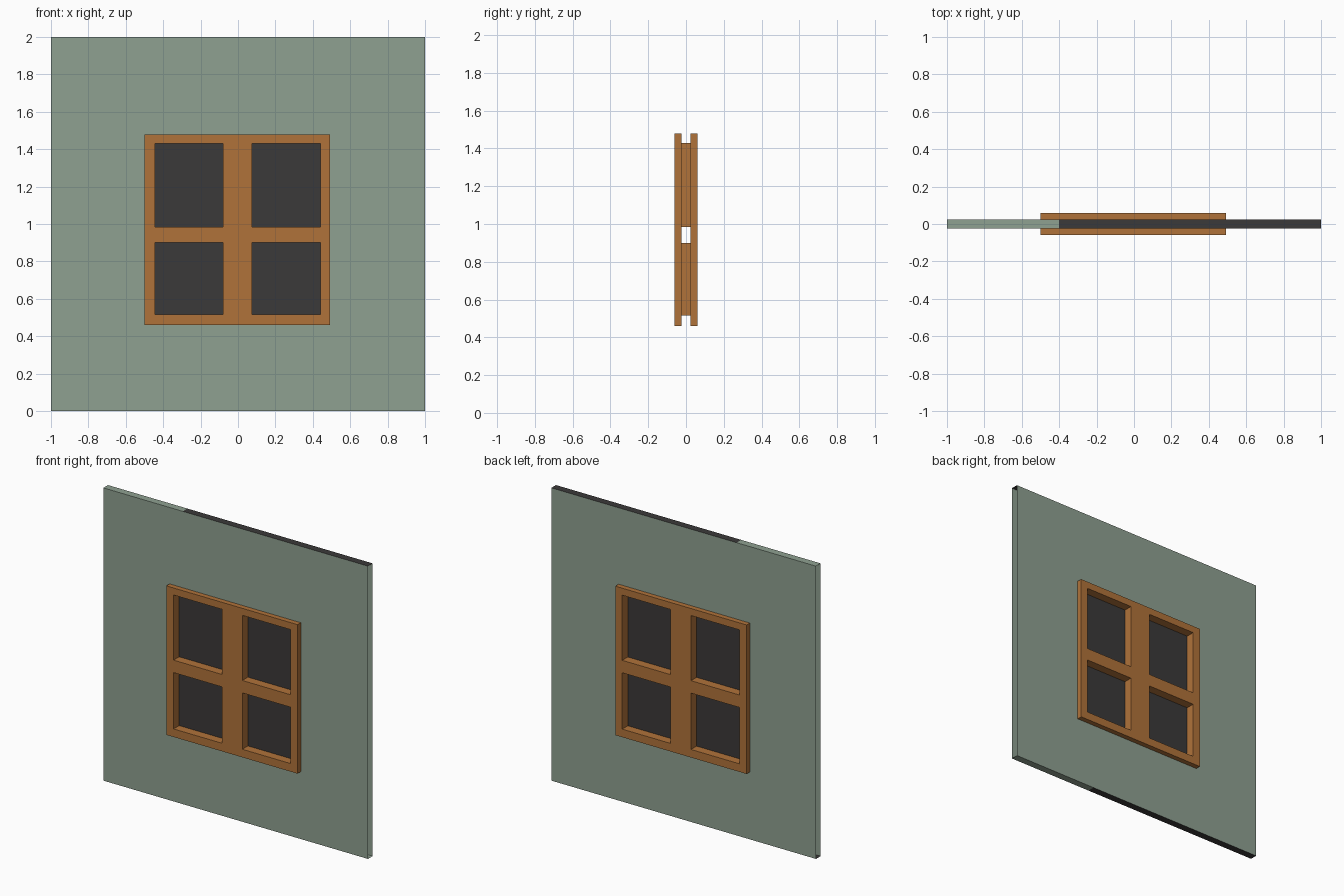
import bpy, bmesh

if "Cube" in bpy.data.objects:
    bpy.data.objects.remove(bpy.data.objects["Cube"])

def mat(name, rgb):
    m = bpy.data.materials.new(name)
    m.diffuse_color = (*rgb, 1)
    m.use_nodes = True
    m.node_tree.nodes["Principled BSDF"].inputs["Base Color"].default_value = m.diffuse_color
    return m

GREEN = mat("sage green", (0.275, 0.356, 0.283))
BROWN = mat("wood brown", (0.434, 0.171, 0.042))
DARK = mat("dark grey", (0.044, 0.041, 0.041))

WALL_Y, FRAME_Y = 0.025, 0.06
XS = [-0.5, -0.445, -0.08, 0.075, 0.44, 0.492]     # frame bars and panes across
ZS = [0.46, 0.515, 0.90, 0.985, 1.43, 1.478]       # frame bars and panes upward
PANES = [(i, k) for i in (1, 3) for k in (1, 3)]

def quad(bm, pts, mi=0):
    bm.faces.new([bm.verts.new(p) for p in pts]).material_index = mi

def sheet(bm, xs, zs, y, skip=()):
    """Upright grid sheet facing -y, leaving out the skipped cells."""
    for i in range(len(xs) - 1):
        for k in range(len(zs) - 1):
            if (i, k) not in skip:
                x0, x1, z0, z1 = xs[i], xs[i + 1], zs[k], zs[k + 1]
                quad(bm, [(x0, y, z0), (x1, y, z0), (x1, y, z1), (x0, y, z1)])

def strip(bm, a, b, y0, y1, mi=0):
    """Strip between two (x, z) points, running from y0 to y1."""
    quad(bm, [(a[0], y0, a[1]), (b[0], y0, b[1]), (b[0], y1, b[1]), (a[0], y1, a[1])], mi)

def finish(bm, name, mats, fix=True):
    if fix:
        bmesh.ops.remove_doubles(bm, verts=bm.verts, dist=1e-5)
        bmesh.ops.recalc_face_normals(bm, faces=bm.faces)
    me = bpy.data.meshes.new(name)
    bm.to_mesh(me)
    bm.free()
    for m in mats:
        me.materials.append(m)
    ob = bpy.data.objects.new(name, me)
    bpy.context.collection.objects.link(ob)

def corners(x0, x1, z0, z1):
    p = [(x0, z0), (x1, z0), (x1, z1), (x0, z1)]
    return list(zip(p, p[1:] + p[:1]))

# wall: two sheets with a window opening, closed on top and bottom, open at the ends
bm = bmesh.new()
wx, wz = [-1, XS[0], XS[-1], 1], [0, ZS[0], ZS[-1], 2]
for y in (-WALL_Y, WALL_Y):
    sheet(bm, wx, wz, y, [(1, 1)])
# top and bottom edges are part green, part dark
for z, split, left, right in ((2, -0.4, 0, 1), (0, 0.36, 1, 0)):
    xs = sorted(wx + [split])
    for a, b in zip(xs, xs[1:]):
        strip(bm, (a, z), (b, z), -WALL_Y, WALL_Y, left if b <= split else right)
finish(bm, "wall", [GREEN, DARK])

# window frame: raised on both sides, with reveals running through the wall
bm = bmesh.new()
for s in (-1, 1):
    sheet(bm, XS, ZS, s * FRAME_Y, PANES)
    for a, b in corners(XS[0], XS[-1], ZS[0], ZS[-1]):
        strip(bm, a, b, s * FRAME_Y, s * WALL_Y)
for i, k in PANES:
    for a, b in corners(XS[i], XS[i + 1], ZS[k], ZS[k + 1]):
        strip(bm, a, b, -FRAME_Y, FRAME_Y)
finish(bm, "window_frame", [BROWN])

# dark panes in the middle of the frame
bm = bmesh.new()
for i, k in PANES:
    sheet(bm, XS[i:i + 2], ZS[k:k + 2], 0)
finish(bm, "window_panes", [DARK], fix=False)
